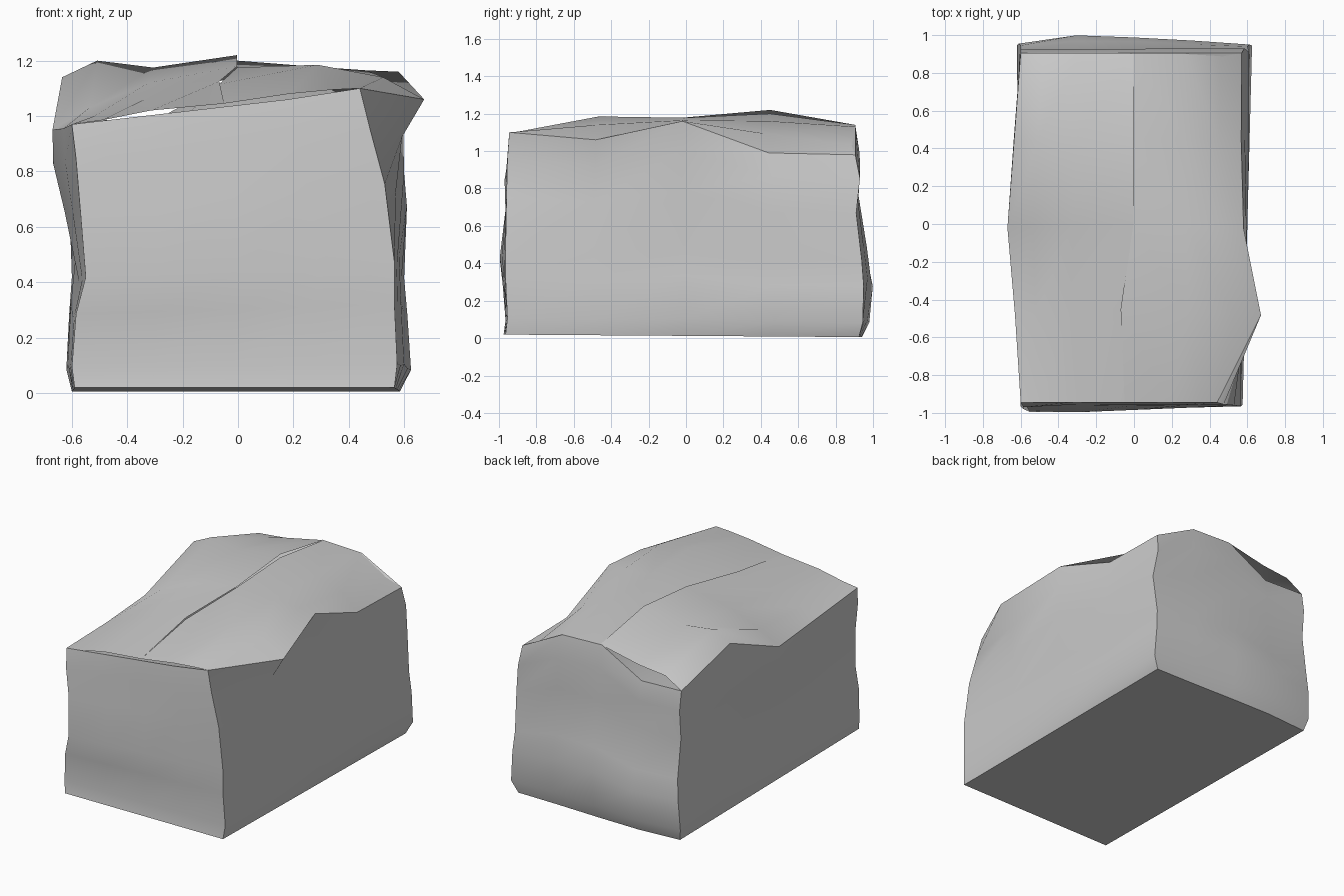
import bpy, bmesh, math
from mathutils import Vector

if "Cube" in bpy.data.objects:
    bpy.data.objects.remove(bpy.data.objects["Cube"])

F = [0, .08, .28, .42, .68, .87, 1]          # height fractions of the wall rows

# corner post profiles (x, y per row, bottom to top)
FL = [(-.59, -.975), (-.6, -.965), (-.585, -.98), (-.55, -.995), (-.57, -.965), (-.585, -.97), (-.6, -.945)]
FR = [(.565, -.965), (.575, -.955), (.565, -.965), (.565, -.965), (.53, -.96), (.475, -.955), (.44, -.945)]
BR = [(.585, .925), (.625, .945), (.612, .95), (.6, .94), (.61, .91), (.585, .93), (.57, .905)]
BL = [(-.6, .92), (-.62, .945), (-.61, .955), (-.6, .945), (-.6, .91), (-.6, .925), (-.6, .905)]

# top edge heights along each wall, counter-clockwise
FRONT = [.97, 1.0, 1.03, 1.06, 1.10]
RIGHT = [1.10, 1.06, 1.16, .99, .98]
BACK = [.98, 1.13, 1.14, .98, .99]
LEFT = [.99, 1.14, .95, .955, .97]

# outward dents: row index -> offsets at the three inner stations
D_FRONT = {3: (.008, .004, 0), 5: (-.01, -.005, 0)}
D_RIGHT = {4: (.02, .03, .02), 5: (.09, .065, .03), 6: (.2, .075, .03)}
D_BACK = {0: (.005, .015, .02), 1: (.01, .025, .035), 2: (.02, .035, .045),
          3: (.01, .025, .025), 4: (.005, .01, .01)}
D_LEFT = {4: (.02, .04, .02), 5: (.04, .075, .035), 6: (.035, .07, .03)}


def add_grid(bm, rows):
    vs = [[bm.verts.new(p) for p in r] for r in rows]
    for a, b in zip(vs, vs[1:]):
        for i in range(len(a) - 1):
            bm.faces.new((a[i], a[i + 1], b[i + 1], b[i]))


def finish(bm, name, angle=40):
    bmesh.ops.remove_doubles(bm, verts=bm.verts, dist=.0005)
    bmesh.ops.recalc_face_normals(bm, faces=bm.faces)
    me = bpy.data.meshes.new(name)
    bm.to_mesh(me)
    bm.free()
    ob = bpy.data.objects.new(name, me)
    bpy.context.collection.objects.link(ob)
    bpy.ops.object.select_all(action='DESELECT')
    ob.select_set(True)
    bpy.context.view_layer.objects.active = ob
    bpy.ops.object.shade_smooth_by_angle(angle=math.radians(angle))
    return ob


def wall(a, b, tops, dents, normal):
    rows = []
    for k, f in enumerate(F):
        row = []
        for i in range(5):
            p = Vector(a[k]).lerp(Vector(b[k]), i / 4)
            if 0 < i < 4:
                p += Vector(normal) * dents.get(k, (0, 0, 0))[i - 1]
            base = max(.012 - .007 * p.y, 0)
            row.append(Vector((p.x, p.y, base + f * (tops[i] - base))))
        rows.append(row)
    return rows


# crumpled box body: four walls and a bottom
front = wall(FL, FR, FRONT, D_FRONT, (0, -1))
right = wall(FR, BR, RIGHT, D_RIGHT, (1, 0))
back = wall(BR, BL, BACK, D_BACK, (0, 1))
left = wall(BL, FL, LEFT, D_LEFT, (-1, 0))
bm = bmesh.new()
for w in (front, right, back, left):
    add_grid(bm, w)
ln, rn = left[0][::-1], right[0]
add_grid(bm, [front[0]] + [[ln[j].lerp(rn[j], i / 4) for i in range(5)] for j in (1, 2, 3)]
         + [back[0][::-1]])
finish(bm, "box_body")

# long top flaps meeting at a wavy seam
SEAM_X = [-.05, -.068, -.003, -.003, -.003]
SEAM_Y = [-.945, -.45, 0, .45, .905]
Z_RIGHT = [(1.095, 1.08, 1.045), (1.14, 1.185, 1.115), (1.165, 1.178, 1.175),
           (1.09, 1.16, 1.2), (1.03, 1.13, 1.14)]
Z_LEFT = [(.985, 1.02, 1.045), (1.0, 1.06, 1.125), (1.03, 1.12, 1.18),
          (1.2, 1.175, 1.22), (1.06, 1.08, 1.14)]


def flap(edge, heights, name):
    rows = []
    for j, e in enumerate(edge):
        row = [e]
        for t, z in zip((.2, .52, 1), heights[j]):
            row.append(Vector((e.x + (SEAM_X[j] - e.x) * t, e.y + (SEAM_Y[j] - e.y) * t, z)))
        rows.append(row)
    bm = bmesh.new()
    add_grid(bm, rows)
    ob = finish(bm, name, 50)
    if sum(p.normal.z for p in ob.data.polygons) < 0:
        ob.data.flip_normals()
    return ob


flap(right[-1], Z_RIGHT, "right_top_flap")
flap(left[-1][::-1], Z_LEFT, "left_top_flap")

# short inner flaps tucked under the long ones
for name, edge, s in (("front_inner_flap", front[-1], 1), ("back_inner_flap", back[-1], -1)):
    bm = bmesh.new()
    add_grid(bm, [edge, [Vector((p.x * .93, p.y + s * .5, .93)) for p in edge]])
    finish(bm, name)
